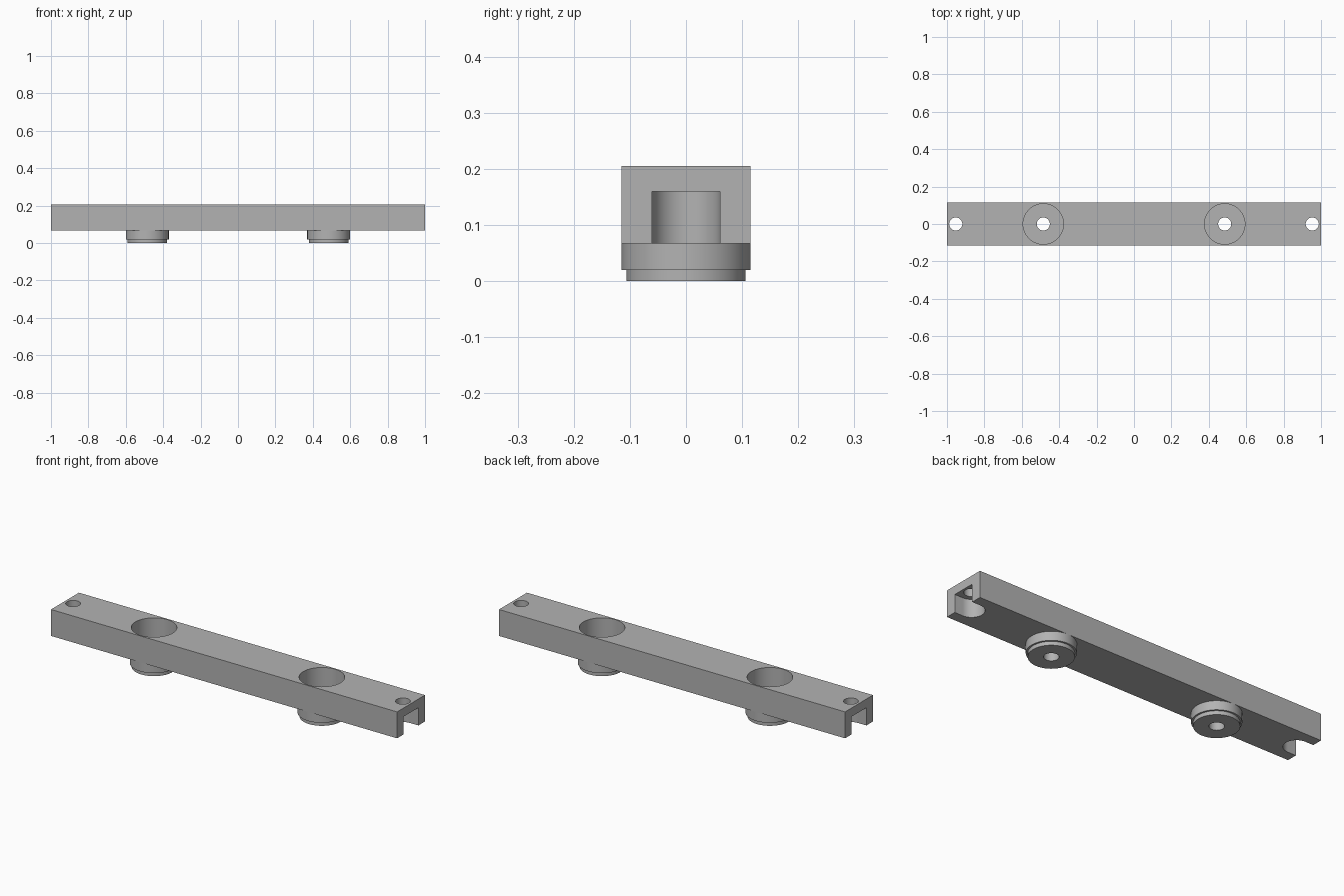
import bpy, bmesh, math

cube = bpy.data.objects.get("Cube")
if cube:
    bpy.data.objects.remove(cube)

HALF_W, BAR_LOW, BAR_TOP = 0.115, 0.067, 0.205
FOOT_X, HOLE_X = 0.485, 0.953
HOLE_R, BORE_R, SLOT_R = 0.035, 0.108, 0.061
SLOT_TOP, FLOOR = 0.16, 0.045

grey = bpy.data.materials.new("plain grey")
grey.use_nodes = True
colour = (0.45, 0.45, 0.45, 1)
grey.diffuse_color = colour
grey.node_tree.nodes["Principled BSDF"].inputs["Base Color"].default_value = colour


def box(name, x0, x1, half_y, z0, z1):
    bpy.ops.mesh.primitive_cube_add(size=1, location=((x0 + x1) / 2, 0, (z0 + z1) / 2))
    ob = bpy.context.object
    ob.name = name
    ob.scale = (abs(x1 - x0), half_y * 2, z1 - z0)
    bpy.ops.object.transform_apply(location=False, rotation=False, scale=True)
    return ob


def cylinder(name, x, radius, z0, z1):
    bpy.ops.mesh.primitive_cylinder_add(vertices=64, radius=radius, depth=z1 - z0,
                                        location=(x, 0, (z0 + z1) / 2))
    ob = bpy.context.object
    ob.name = name
    return ob


def cut(target, cutter):
    mod = target.modifiers.new("cut", 'BOOLEAN')
    mod.operation, mod.solver, mod.object = 'DIFFERENCE', 'EXACT', cutter
    bpy.context.view_layer.objects.active = target
    bpy.ops.object.modifier_apply(modifier=mod.name)
    bpy.data.objects.remove(cutter)


def finish(ob):
    ob.data.materials.clear()
    ob.data.materials.append(grey)
    bpy.ops.object.select_all(action='DESELECT')
    ob.select_set(True)
    bpy.context.view_layer.objects.active = ob
    bpy.ops.object.shade_smooth_by_angle(angle=math.radians(30))


def lathe(name, profile, x, steps=64):
    # Revolve a closed profile of (radius, height) points
    bm = bmesh.new()
    verts = [bm.verts.new((r, 0, z)) for r, z in profile]
    edges = [bm.edges.new((v, verts[i - 1])) for i, v in enumerate(verts)]
    bmesh.ops.spin(bm, geom=verts + edges, cent=(0, 0, 0), axis=(0, 0, 1),
                   angle=math.tau, steps=steps, use_merge=True)
    bmesh.ops.remove_doubles(bm, verts=bm.verts[:], dist=1e-5)
    bmesh.ops.recalc_face_normals(bm, faces=bm.faces[:])
    mesh = bpy.data.meshes.new(name)
    bm.to_mesh(mesh)
    bm.free()
    ob = bpy.data.objects.new(name, mesh)
    ob.location.x = x
    bpy.context.collection.objects.link(ob)
    return ob


# Bar with bores, screw holes and round-ended slots under both ends
bar = box("bar", -1, 1, HALF_W, BAR_LOW, BAR_TOP)
for s in (-1, 1):
    cut(bar, cylinder("bore_cutter", s * FOOT_X, BORE_R, 0, 0.3))
    cut(bar, cylinder("hole_cutter", s * HOLE_X, HOLE_R, 0, 0.3))
    cut(bar, cylinder("slot_end_cutter", s * HOLE_X, SLOT_R, 0, SLOT_TOP))
    cut(bar, box("slot_cutter", s * HOLE_X, s * 1.1, SLOT_R, 0, SLOT_TOP))
finish(bar)

# Stepped, cup-shaped feet below the bores
foot_profile = [(HOLE_R, 0), (0.106, 0), (0.106, 0.02), (HALF_W, 0.02),
                (HALF_W, BAR_LOW), (BORE_R, BAR_LOW), (BORE_R, FLOOR), (HOLE_R, FLOOR)]
for side, s in (("right", -1), ("left", 1)):
    finish(lathe(side + "_foot", foot_profile, s * FOOT_X))
